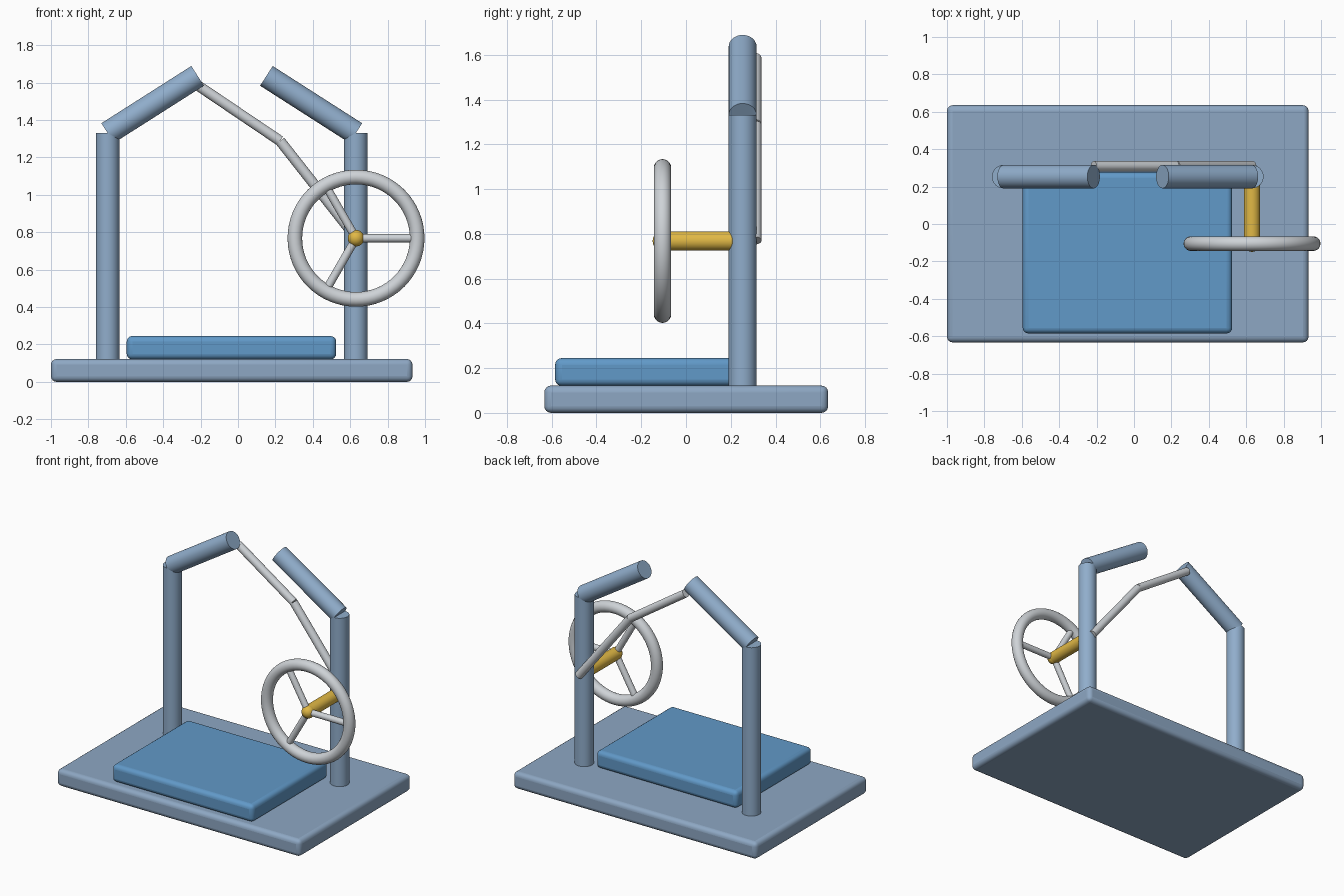
import bpy
import math
from mathutils import Vector

if "Cube" in bpy.data.objects:
    bpy.data.objects.remove(bpy.data.objects["Cube"])


def material(name, rgb):
    m = bpy.data.materials.new(name)
    m.diffuse_color = (*rgb, 1)
    m.use_nodes = True
    m.node_tree.nodes["Principled BSDF"].inputs["Base Color"].default_value = m.diffuse_color
    return m


SLATE = material("slate blue", (0.27, 0.39, 0.55))
STEEL = material("frame blue", (0.28, 0.42, 0.60))
BLUE = material("pad blue", (0.12, 0.32, 0.58))
SILVER = material("silver", (0.62, 0.65, 0.68))
GOLD = material("gold", (0.75, 0.48, 0.06))


def finish(name, mat):
    o = bpy.context.object
    o.name = name
    o.data.materials.append(mat)
    bpy.ops.object.shade_smooth_by_angle(angle=math.radians(40))
    return o


def slab(name, lo, hi, bevel, mat):
    lo, hi = Vector(lo), Vector(hi)
    bpy.ops.mesh.primitive_cube_add(size=1, location=(lo + hi) / 2)
    o = bpy.context.object
    o.scale = hi - lo
    bpy.ops.object.transform_apply(location=False, rotation=False, scale=True)
    b = o.modifiers.new("rounded edges", "BEVEL")
    b.width, b.segments = bevel, 4
    return finish(name, mat)


def tube(name, a, b, r, mat):
    a, b = Vector(a), Vector(b)
    d = b - a
    bpy.ops.mesh.primitive_cylinder_add(
        vertices=32, radius=r, depth=d.length, location=(a + b) / 2,
        rotation=d.to_track_quat("Z", "Y").to_euler())
    return finish(name, mat)


# Base and pad
slab("base_plate", (-1, -0.633, 0), (0.933, 0.635, 0.122), 0.03, SLATE)
slab("pad", (-0.595, -0.585, 0.12), (0.525, 0.277, 0.245), 0.03, BLUE)

# Two posts with inward-leaning arms
FY = 0.253
for side, px, tip in (("left", -0.697, -0.216), ("right", 0.63, 0.152)):
    tube(side + "_post", (px, FY, 0.1), (px, FY, 1.33), 0.0625, STEEL)
    tube(side + "_arm", (px, FY, 1.33), (tip, FY, 1.636), 0.0625, STEEL)

# Linkage rod behind the frame
RY = 0.309
path = [(-0.215, RY, 1.585), (0.225, RY, 1.288), (0.632, RY, 0.77)]
for name, a, b in zip(("upper_rod", "lower_rod"), path, path[1:]):
    tube(name, a, b, 0.028, SILVER)

# Handwheel: rim, spokes, hub and shaft
C = Vector((0.631, -0.105, 0.768))
bpy.ops.mesh.primitive_torus_add(
    location=C, rotation=(math.pi / 2, 0, 0), major_radius=0.327,
    minor_radius=0.039, major_segments=64, minor_segments=20)
finish("wheel_rim", SILVER)
for i in range(3):
    t = math.radians(120 * i)
    end = C + 0.327 * Vector((math.cos(t), 0, math.sin(t)))
    tube(f"wheel_spoke_{i + 1}", C, end, 0.022, SILVER)
bpy.ops.mesh.primitive_uv_sphere_add(segments=32, ring_count=16, radius=0.044, location=C)
finish("wheel_hub", GOLD)
tube("wheel_shaft", C, (C.x, FY, C.z), 0.043, GOLD)
